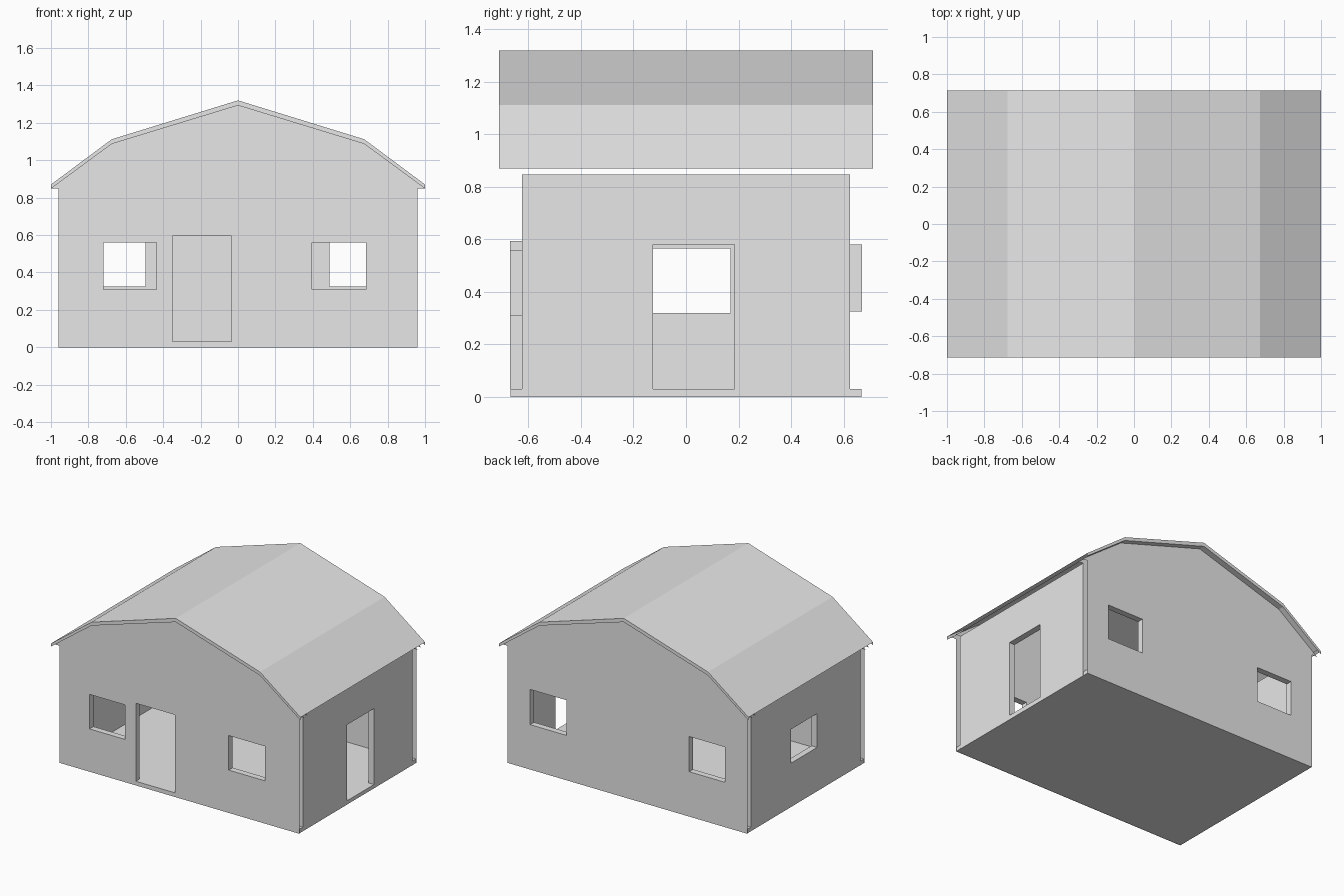
import bpy
import bmesh
from mathutils import Vector

cube = bpy.data.objects.get("Cube")
if cube:
    bpy.data.objects.remove(cube, do_unlink=True)

# One plain grey for the whole building
grey = bpy.data.materials.new("plain grey")
grey.use_nodes = True
grey.diffuse_color = (0.8, 0.8, 0.8, 1)
grey.node_tree.nodes["Principled BSDF"].inputs["Base Color"].default_value = (0.8, 0.8, 0.8, 1)


def finish(bm, name):
    mesh = bpy.data.meshes.new(name)
    bm.to_mesh(mesh)
    bm.free()
    mesh.materials.append(grey)
    obj = bpy.data.objects.new(name, mesh)
    bpy.context.collection.objects.link(obj)
    return obj


def aim(faces, direction):
    """Turn faces so their normals follow a direction."""
    for face in faces:
        face.normal_update()
        if face.normal.dot(direction) < 0:
            face.normal_flip()


def quad(bm, corners, direction):
    face = bm.faces.new([bm.verts.new(c) for c in corners])
    aim([face], Vector(direction))


def rect(u0, u1, v0, v1):
    return [(u0, v0), (u1, v0), (u1, v1), (u0, v1)]


def wall(name, outline, openings, axis, sign, outer, inner):
    """Two wall skins with open ends, joined only by the opening reveals."""
    def place(u, v, depth):
        return Vector((u, sign * depth, v) if axis == "y" else (sign * depth, u, v))

    bm = bmesh.new()
    outward = place(0, 0, 1)
    for depth, facing in ((outer, outward), (inner, -outward)):
        edges = []
        for loop in [outline] + openings:
            verts = [bm.verts.new(place(u, v, depth)) for u, v in loop]
            edges += [bm.edges.new((verts[i - 1], verts[i])) for i in range(len(verts))]
        filled = bmesh.ops.triangle_fill(bm, edges=edges, use_beauty=True, normal=facing)
        aim([g for g in filled["geom"] if isinstance(g, bmesh.types.BMFace)], facing)
    # Reveals face the middle of each opening
    for loop in openings:
        mid = Vector((sum(p[0] for p in loop) / 4, sum(p[1] for p in loop) / 4))
        for i in range(4):
            a, b = loop[i - 1], loop[i]
            toward = mid - (Vector(a) + Vector(b)) / 2
            quad(bm, [place(*a, outer), place(*b, outer), place(*b, inner), place(*a, inner)],
                 place(toward.x, toward.y, 0))
    return finish(bm, name)


# Roof section, from right eave to left eave
def mirrored(half):
    return half + [(-x, z) for x, z in reversed(half[:-1])]


top_line = mirrored([(1, 0.87), (0.675, 1.112), (0, 1.32)])
low_line = mirrored([(1, 0.848), (0.675, 1.087), (0, 1.293)])
under_line = mirrored([(0.97, 0.87), (0.675, 1.087), (0, 1.293)])

# Gable walls
gable = [(-0.96, 0), (0.96, 0), (0.96, 0.848)] + low_line + [(-0.96, 0.848)]
front_openings = [rect(-0.72, -0.435, 0.31, 0.56),
                  rect(-0.35, -0.035, 0.03, 0.595),
                  rect(0.395, 0.685, 0.31, 0.56)]
back_openings = [rect(-0.78, -0.495, 0.325, 0.58), rect(0.49, 0.78, 0.325, 0.58)]
wall("front_gable_wall", gable, front_openings, "y", -1, 0.67, 0.625)
wall("back_gable_wall", gable, back_openings, "y", 1, 0.67, 0.625)

# Side walls
side = rect(-0.625, 0.625, 0.005, 0.848)
wall("door_side_wall", side, [rect(-0.125, 0.185, 0.03, 0.58)], "x", 1, 0.96, 0.915)
wall("window_side_wall", side, [rect(-0.13, 0.17, 0.32, 0.565)], "x", -1, 0.96, 0.915)

# Floor slab
bm = bmesh.new()
bmesh.ops.create_cube(bm, size=1)
for v in bm.verts:
    v.co = Vector((v.co.x * 1.914, v.co.y * 1.336, (v.co.z + 0.5) * 0.03))
finish(bm, "floor_slab")

# Roof: top skin, underside and end bands, open along the eaves
bm = bmesh.new()
depth = 0.713
for line, up in ((top_line, 1), (under_line, -1)):
    for (x0, z0), (x1, z1) in zip(line, line[1:]):
        quad(bm, [(x0, -depth, z0), (x1, -depth, z1), (x1, depth, z1), (x0, depth, z0)],
             (0, 0, up))
for s in (-1, 1):
    for i in range(len(top_line) - 1):
        section = [top_line[i], top_line[i + 1], low_line[i + 1], low_line[i]]
        quad(bm, [(x, s * depth, z) for x, z in section], (0, s, 0))
bmesh.ops.remove_doubles(bm, verts=bm.verts, dist=0.0001)
finish(bm, "roof")
